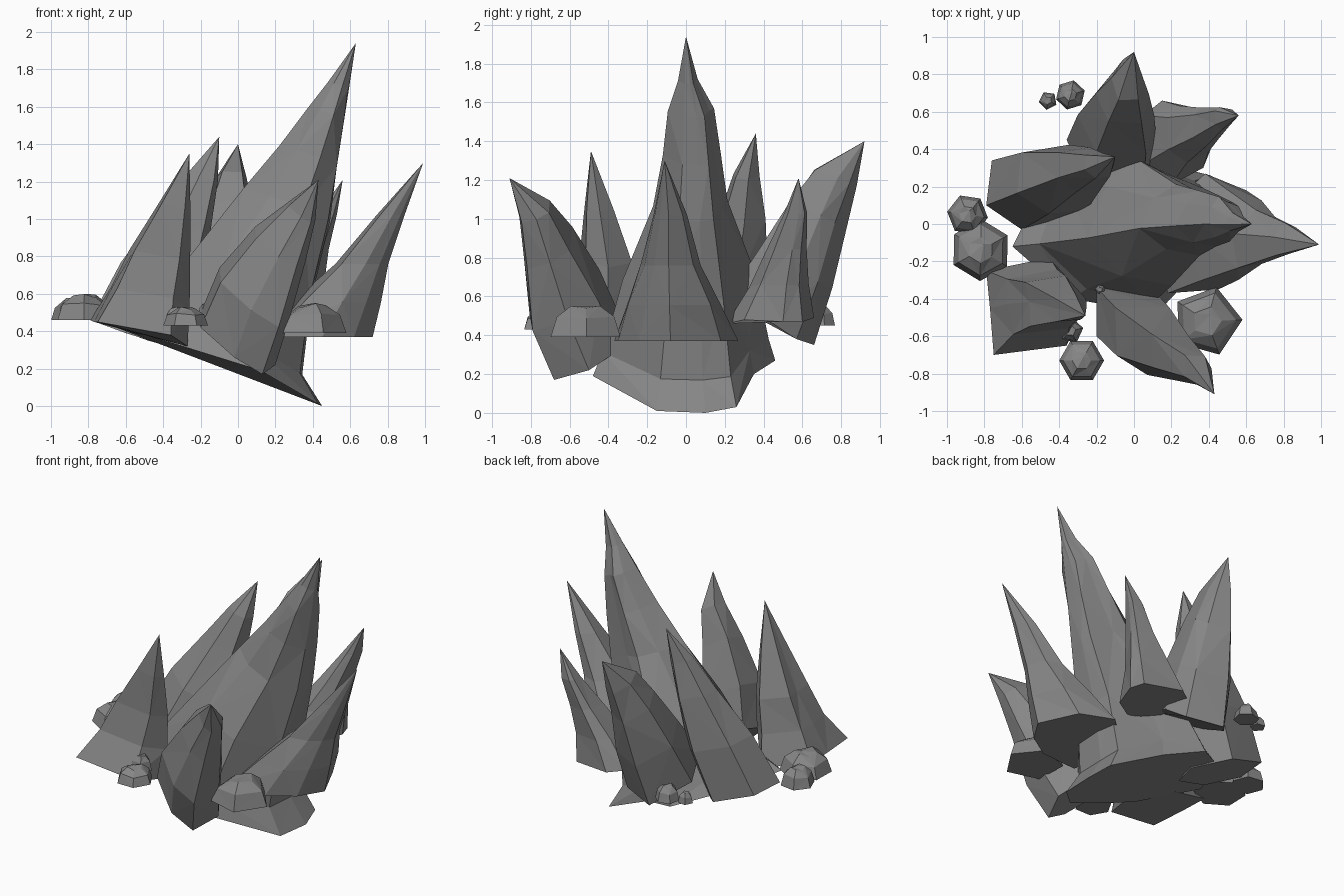
import bpy, math, random
from mathutils import Vector

random.seed(4)

stone = bpy.data.materials.new("grey_stone")
stone.diffuse_color = (0.24, 0.24, 0.24, 1)


def add_loft(name, rings, tip):
    """Closed flat-shaded loft through equal rings, ending in a point."""
    n = len(rings[0])
    verts = [tuple(p) for ring in rings for p in ring] + [tuple(tip)]
    faces = [tuple(reversed(range(n)))]
    for k in range(len(rings) - 1):
        for i in range(n):
            j = (i + 1) % n
            a, b = k * n + i, k * n + j
            c, d = b + n, a + n
            faces += [(a, b, c), (a, c, d)] if (i + k) % 2 else [(a, b, d), (b, c, d)]
    top = (len(rings) - 1) * n
    faces += [(top + i, top + (i + 1) % n, len(verts) - 1) for i in range(n)]
    mesh = bpy.data.meshes.new(name)
    mesh.from_pydata(verts, [], faces)
    mesh.materials.append(stone)
    obj = bpy.data.objects.new(name, mesh)
    bpy.context.collection.objects.link(obj)
    return obj


def spike(name, base, centre, tip, stations):
    """Leaning shard: each station is (fraction to tip, x scale, y scale, x shift, y shift)."""
    base = [Vector(p) for p in base]
    c, t = Vector(centre), Vector(tip)
    if sum(a.x * b.y - b.x * a.y for a, b in zip(base, base[1:] + base[:1])) < 0:
        base.reverse()
    rings = [base]
    for f, sx, sy, dx, dy in stations:
        mid = c.lerp(t, f) + Vector((dx, dy, 0))
        ring = []
        for p in base:
            k, d = random.uniform(0.95, 1.05), p - c
            ring.append(mid + Vector((d.x * sx, d.y * sy, d.z * sx)) * k)
        rings.append(ring)
    add_loft(name, rings, t)


def rock(name, x, y, z, r, h, sides, turn):
    """Small faceted boulder with a flat underside."""
    rings = []
    for rad, up in ((1.0, 0.0), (0.82, 0.6), (0.42, 0.92)):
        rings.append([(x + r * rad * math.cos(turn + i * math.tau / sides),
                       y + r * rad * math.sin(turn + i * math.tau / sides),
                       z + h * up * (1 + 0.1 * math.sin(turn + i * 2))) for i in range(sides)])
    add_loft(name, rings, (x + r * 0.1, y + r * 0.2, z + h))


# Tall central shard, its cut base tilted across the lean
spike("main_spike",
      [(-0.65, -0.12, 0.42), (-0.33, -0.40, 0.33), (0.12, -0.48, 0.19), (0.43, -0.15, 0.01),
       (0.45, 0.10, 0.0), (0.41, 0.26, 0.03), (0.05, 0.35, 0.2), (-0.2, 0.46, 0.27),
       (-0.46, 0.26, 0.36)],
      (-0.03, -0.02, 0.2), (0.63, 0.0, 1.94),
      [(0.07, 0.8, 0.9, -0.04, 0.0), (0.28, 0.6, 0.72, -0.04, 0.01),
       (0.5, 0.41, 0.42, -0.01, 0.03), (0.65, 0.28, 0.32, 0.0, 0.03),
       (0.78, 0.17, 0.25, 0.0, 0.03), (0.87, 0.1, 0.11, 0.0, 0.01)])

# Surrounding shards
spike("right_spike",
      [(0.72, -0.08, 0.37), (0.62, -0.24, 0.37), (0.45, -0.35, 0.37), (0.18, -0.37, 0.37),
       (0.1, 0.0, 0.37), (0.38, 0.27, 0.37), (0.6, 0.18, 0.37)],
      (0.42, -0.05, 0.37), (0.99, -0.11, 1.30),
      [(0.2, 0.78, 0.78, 0, 0), (0.42, 0.46, 0.48, 0.01, 0), (0.7, 0.25, 0.27, 0, 0.01)])
spike("back_spike",
      [(0.05, 0.57, 0.38), (-0.18, 0.66, 0.35), (-0.36, 0.45, 0.48), (-0.25, 0.2, 0.58),
       (0.05, 0.2, 0.58), (0.12, 0.45, 0.46)],
      (-0.1, 0.43, 0.47), (0.0, 0.92, 1.40),
      [(0.3, 0.85, 0.78, 0, -0.01), (0.6, 0.58, 0.6, -0.01, -0.04),
       (0.8, 0.36, 0.48, -0.01, -0.05)])
spike("back_right_spike",
      [(0.42, 0.6, 0.47), (0.45, 0.5, 0.47), (0.37, 0.3, 0.48), (0.2, 0.21, 0.46),
       (0.05, 0.32, 0.5), (0.05, 0.58, 0.5), (0.15, 0.66, 0.49)],
      (0.23, 0.45, 0.48), (0.56, 0.58, 1.21),
      [(0.25, 0.7, 0.68, -0.01, 0), (0.5, 0.43, 0.47, 0, 0.01), (0.75, 0.24, 0.28, 0, 0.02)])
spike("front_spike",
      [(-0.2, -0.6, 0.42), (-0.02, -0.70, 0.26), (0.13, -0.68, 0.17), (0.2, -0.5, 0.22),
       (0.1, -0.35, 0.32), (-0.2, -0.34, 0.5)],
      (0.0, -0.53, 0.32), (0.43, -0.91, 1.21),
      [(0.28, 0.95, 1.0, -0.03, 0), (0.58, 0.66, 0.68, -0.02, 0.03),
       (0.8, 0.36, 0.44, 0, 0.05)])
spike("left_spike",
      [(-0.79, -0.25, 0.46), (-0.77, -0.45, 0.45), (-0.75, -0.70, 0.45), (-0.36, -0.65, 0.38),
       (-0.27, -0.42, 0.32), (-0.45, -0.18, 0.36)],
      (-0.54, -0.44, 0.4), (-0.26, -0.49, 1.35),
      [(0.2, 0.8, 0.68, 0, 0.03), (0.42, 0.6, 0.5, 0, 0.05), (0.7, 0.32, 0.28, 0, 0.025)])
spike("back_left_spike",
      [(-0.79, 0.1, 0.46), (-0.76, 0.34, 0.45), (-0.48, 0.39, 0.35), (-0.3, 0.2, 0.3),
       (-0.37, 0.0, 0.32), (-0.6, -0.03, 0.39)],
      (-0.56, 0.17, 0.37), (-0.1, 0.36, 1.44),
      [(0.3, 0.88, 0.88, 0, 0), (0.6, 0.56, 0.55, 0, 0), (0.8, 0.32, 0.32, 0, -0.01)])

# Loose rocks around the foot
for name, x, y, z, r, h, sides, turn in (
        ("front_right_rock", 0.39, -0.52, 0.39, 0.19, 0.16, 5, 1.3),
        ("front_rock", -0.28, -0.73, 0.43, 0.12, 0.1, 6, 0.0),
        ("left_rock", -0.82, -0.14, 0.46, 0.165, 0.14, 6, 0.5),
        ("left_small_rock", -0.89, 0.05, 0.46, 0.11, 0.12, 6, 0.9),
        ("back_rock", -0.34, 0.69, 0.45, 0.08, 0.1, 6, 0.3),
        ("back_small_rock", -0.46, 0.66, 0.45, 0.05, 0.07, 5, 0.8),
        ("front_small_rock", -0.34, -0.57, 0.43, 0.07, 0.1, 5, 0.2),
        ("front_pebble", -0.18, -0.35, 0.5, 0.03, 0.05, 5, 0.6)):
    rock(name, x, y, z, r, h, sides, turn)
